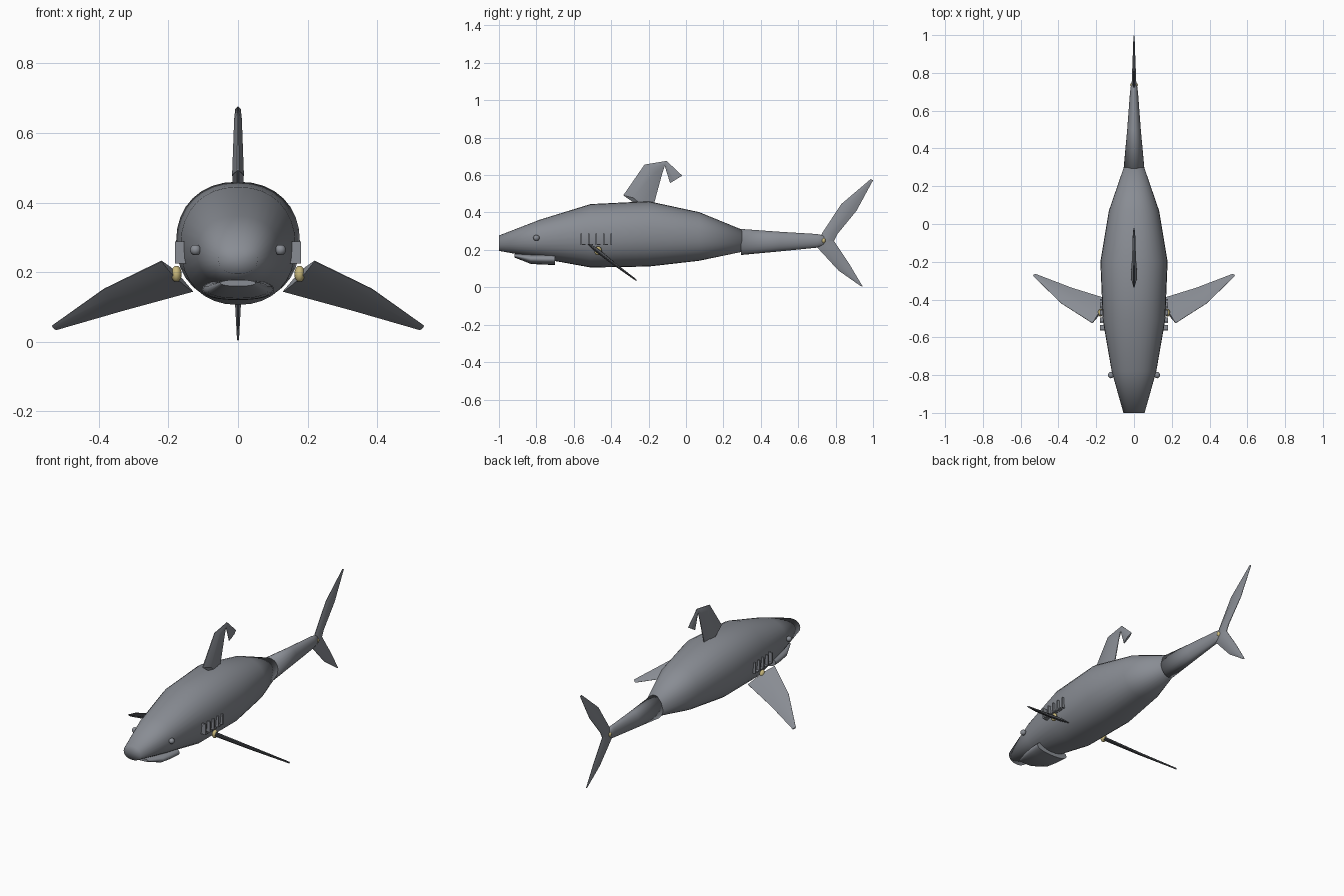
import bpy, bmesh, math
from mathutils import Vector

if "Cube" in bpy.data.objects:
    bpy.data.objects.remove(bpy.data.objects["Cube"])


def material(name, rgb):
    m = bpy.data.materials.new(name)
    m.diffuse_color = (*rgb, 1)
    m.use_nodes = True
    m.node_tree.nodes["Principled BSDF"].inputs["Base Color"].default_value = m.diffuse_color
    return m


GREY = material("slate grey", (0.25, 0.265, 0.295))
GOLD = material("pale gold", (0.58, 0.48, 0.2))


def loft(name, rings, mat=GREY, angle=None):
    """Skin closed rings in order and close both ends with a fan."""
    bm = bmesh.new()
    loops = [[bm.verts.new(p) for p in ring] for ring in rings]
    n = len(loops[0])
    for a, b in zip(loops, loops[1:]):
        for i in range(n):
            j = (i + 1) % n
            bm.faces.new((a[i], a[j], b[j], b[i]))
    for ring in (loops[0], loops[-1]):
        mid = bm.verts.new(sum((v.co for v in ring), Vector()) / n)
        for i in range(n):
            bm.faces.new((ring[i], ring[(i + 1) % n], mid))
    bmesh.ops.recalc_face_normals(bm, faces=bm.faces)
    me = bpy.data.meshes.new(name)
    bm.to_mesh(me)
    bm.free()
    me.materials.append(mat)
    ob = bpy.data.objects.new(name, me)
    bpy.context.collection.objects.link(ob)
    bpy.context.view_layer.objects.active = ob
    bpy.ops.object.select_all(action='DESELECT')
    ob.select_set(True)
    if angle is None:
        bpy.ops.object.shade_smooth()
    else:
        bpy.ops.object.shade_smooth_by_angle(angle=math.radians(angle))
    return ob


def section(y, half_width, bottom, top, power=2.2, n=32):
    """Rounded cross-section across the body."""
    pts = []
    for i in range(n):
        t = 2 * math.pi * i / n
        c, s = math.cos(t), math.sin(t)
        pts.append((half_width * math.copysign(abs(c) ** (2 / power), c), y,
                    (top + bottom) / 2 + (top - bottom) / 2
                    * math.copysign(abs(s) ** (2 / power), s)))
    return pts


def fin(name, stations, angle=40):
    """Thin lens-shaped fin from (leading point, trailing point, half thickness)."""
    mids = [(Vector(a) + Vector(b)) / 2 for a, b, _ in stations]
    rings = []
    for k, (a, b, t) in enumerate(stations):
        a, b = Vector(a), Vector(b)
        span = mids[min(k + 1, len(mids) - 1)] - mids[max(k - 1, 0)]
        normal = (b - a).cross(span).normalized() * t
        front, back = a.lerp(b, 0.3), a.lerp(b, 0.7)
        rings.append([a + normal * .15, front + normal, back + normal * .8, b + normal * .15,
                      b - normal * .15, back - normal * .8, front - normal, a - normal * .15])
    return loft(name, rings, angle=angle)


def ball(name, center, radii, mat):
    cx, cy, cz = center
    rings = []
    for k in range(1, 8):
        a = math.pi * k / 8
        r = math.sin(a)
        rings.append([(cx + radii[0] * r * math.cos(math.tau * i / 12),
                       cy + radii[1] * r * math.sin(math.tau * i / 12),
                       cz - radii[2] * math.cos(a)) for i in range(12)])
    return loft(name, rings, mat)


def box(name, lo, hi):
    ring = lambda z: [(lo[0], lo[1], z), (hi[0], lo[1], z), (hi[0], hi[1], z), (lo[0], hi[1], z)]
    return loft(name, [ring(lo[2]), ring(hi[2])], angle=30)


# Main body: y, half width, bottom, top
loft("body", [section(*s) for s in (
    (-1.0, .056, .195, .277), (-.78, .118, .155, .362), (-.51, .165, .106, .445),
    (-.2, .178, .111, .46), (.07, .133, .142, .402), (.3, .054, .19, .308))])

# Tail stalk with a rounded end
loft("tail_stalk", [section(*s, 2, 24) for s in (
    (.295, .055, .173, .312), (.5, .036, .192, .297), (.7, .021, .212, .285),
    (.735, .016, .222, .278), (.748, .007, .238, .262))])

# Lower jaw
loft("lower_jaw", [section(*s, 2.3, 24) for s in (
    (-.918, .05, .16, .178), (-.83, .088, .125, .178),
    (-.76, .1, .121, .18), (-.7, .104, .12, .18))], angle=45)

# Dorsal fin with a hooked tip
fin("dorsal_fin", [
    ((0, -.335, .492), (0, -.17, .45), .017),
    ((0, -.222, .656), (0, -.128, .605), .011),
    ((0, -.104, .676), (0, -.114, .65), .008),
    ((0, -.02, .597), (0, -.085, .557), .006)])
# Buried root closing the gap under the dorsal fin
fin("dorsal_root", [
    ((0, -.255, .435), (0, -.17, .43), .015),
    ((0, -.334, .491), (0, -.169, .458), .0165)])

# Tail fin lobes
fin("upper_tail_lobe", [
    ((0, .708, .245), (0, .79, .245), .012),
    ((0, .728, .29), (0, .81, .285), .012),
    ((0, .83, .445), (0, .912, .41), .008),
    ((0, .988, .579), (0, 1.0, .572), .003)])
fin("lower_tail_lobe", [
    ((0, .708, .255), (0, .79, .25), .012),
    ((0, .70, .215), (0, .808, .222), .011),
    ((0, .815, .09), (0, .873, .125), .008),
    ((0, .932, .008), (0, .945, .004), .003)])
ball("tail_joint", (0, .735, .25), (.021, .014, .017), GOLD)

# Paired parts
for s, side in ((-1, "left"), (1, "right")):
    fin(side + "_pectoral_fin", [
        ((s * .22, -.525, .232), (s * .13, -.40, .145), .011),
        ((s * .385, -.42, .152), (s * .33, -.338, .09), .008),
        ((s * .535, -.274, .046), (s * .522, -.264, .034), .004)])
    ball(side + "_fin_joint", (s * .177, -.47, .195), (.015, .02, .024), GOLD)
    ball(side + "_eye", (s * .122, -.8, .264), (.016, .017, .016), GREY)
    # Gill slits: raised ribs with short feet
    for k, y in enumerate((-.56, -.52, -.48, -.44, -.4)):
        x = sorted((s * .15, s * .181))
        box(f"{side}_gill_{k}", (x[0], y - .004, .225), (x[1], y + .004, .288))
        if k < 4:
            box(f"{side}_gill_foot_{k}", (x[0], y, .225), (x[1], y + .024, .231))
